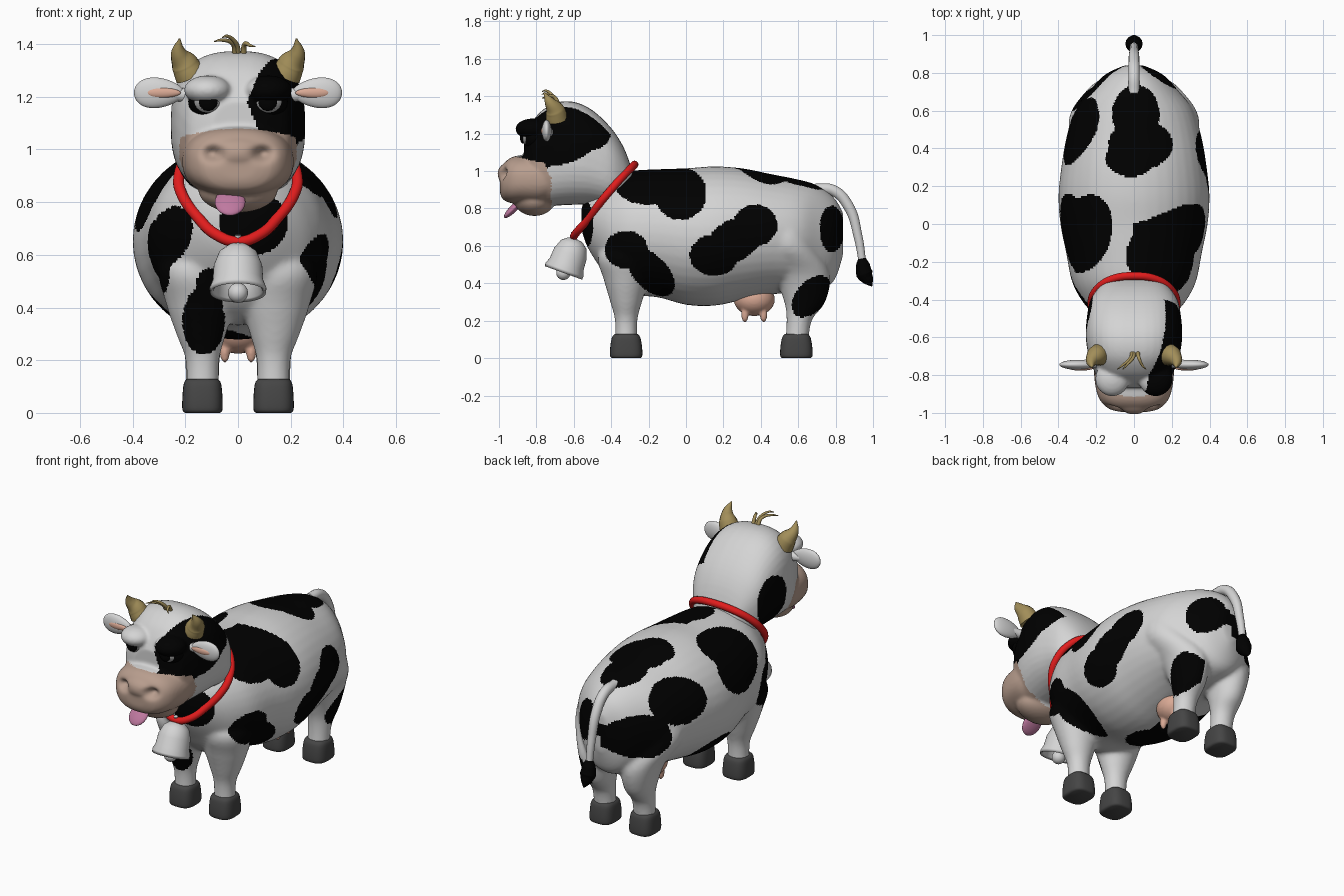
import bpy, bmesh, math
from mathutils import Vector, Matrix

cube = bpy.data.objects.get("Cube")
if cube:
    bpy.data.objects.remove(cube)


def material(name, r, g, b):
    m = bpy.data.materials.new(name)
    m.use_nodes = True
    m.diffuse_color = (r, g, b, 1)
    m.node_tree.nodes["Principled BSDF"].inputs["Base Color"].default_value = (r, g, b, 1)
    return m


white = material("white hide", .66, .66, .66)
black = material("black hide", 0, 0, 0)
muzzle_tan = material("muzzle tan", .48, .34, .27)
pink = material("skin pink", .7, .4, .3)
tongue_pink = material("tongue pink", .52, .19, .35)
horn_tan = material("horn tan", .36, .27, .1)
red = material("collar red", .75, .012, .012)
hoof_grey = material("hoof grey", .06, .06, .06)
eye_grey = material("eye grey", .4, .4, .4)


def add_object(name, mesh, *mats):
    obj = bpy.data.objects.new(name, mesh)
    bpy.context.collection.objects.link(obj)
    mesh.materials.clear()
    for m in mats:
        mesh.materials.append(m)
    mesh.polygons.foreach_set("use_smooth", [True] * len(mesh.polygons))
    return obj


def finish(name, bm, *mats):
    bmesh.ops.recalc_face_normals(bm, faces=bm.faces[:])
    mesh = bpy.data.meshes.new(name)
    bm.to_mesh(mesh)
    bm.free()
    return add_object(name, mesh, *mats)


def baked(obj):
    """Mesh of an object with its modifiers or bevel applied; the object is removed."""
    graph = bpy.context.evaluated_depsgraph_get()
    mesh = bpy.data.meshes.new_from_object(obj.evaluated_get(graph))
    bpy.data.objects.remove(obj)
    return mesh


def spline(rows, steps=4):
    """Smooth interpolation through rows of numbers."""
    rows = [Vector(r) for r in rows]
    out = []
    for i in range(len(rows) - 1):
        a, b, c, d = rows[max(i - 1, 0)], rows[i], rows[i + 1], rows[min(i + 2, len(rows) - 1)]
        for k in range(steps):
            t = k / steps
            out.append(b + (c - a) * t / 2 + (a - b * 2.5 + c * 2 - d / 2) * t**2
                       + (b * 3 - a - c * 3 + d) * t**3 / 2)
    return out + [rows[-1]]


def loft(bm, rows, up, power=2, n=40):
    """Rows are x, y, z, radius along x, radius along the up axis."""
    rings = []
    for x, y, z, ru, rv in spline(rows):
        ring = []
        for k in range(n):
            a = math.tau * k / n
            c, s = (math.copysign(abs(f(a))**(2 / power), f(a)) for f in (math.cos, math.sin))
            ring.append(bm.verts.new(Vector((x + ru * c, y, z)) + up * rv * s))
        rings.append(ring)
    for a, b in zip(rings, rings[1:]):
        for k in range(n):
            bm.faces.new((a[k], a[k - 1], b[k - 1], b[k]))
    bm.faces.new(rings[0])
    bm.faces.new(rings[-1])


Y, Z = Vector((0, 1, 0)), Vector((0, 0, 1))


def ball(bm, centre, radii, tilt=0):
    m = Matrix.Translation(centre) @ Matrix.Rotation(tilt, 4, 'X') @ Matrix.Diagonal((*radii, 1))
    return bmesh.ops.create_uvsphere(bm, u_segments=32, v_segments=20, radius=1, matrix=m)["verts"]


def ellipsoid(name, mat, centre, radii, tilt=0):
    bm = bmesh.new()
    ball(bm, centre, radii, tilt)
    return finish(name, bm, mat)


def tube(name, mat, points, cyclic=False):
    """Round tube through points of x, y, z, radius."""
    curve = bpy.data.curves.new(name, 'CURVE')
    curve.dimensions, curve.bevel_depth, curve.bevel_resolution = '3D', 1, 5
    curve.use_fill_caps = True
    s = curve.splines.new('BEZIER')
    s.bezier_points.add(len(points) - 1)
    s.use_cyclic_u = cyclic
    for p, (x, y, z, r) in zip(s.bezier_points, points):
        p.co, p.radius = (x, y, z), r
        p.handle_left_type = p.handle_right_type = 'AUTO'
    obj = bpy.data.objects.new(name + " path", curve)
    bpy.context.collection.objects.link(obj)
    return add_object(name, baked(obj), mat)


def blend(name, bm, voxel, rounds, *mats):
    """Fuse overlapping shells into one smooth skin."""
    obj = finish(name + " shells", bm)
    rm = obj.modifiers.new("fuse", 'REMESH')
    rm.mode, rm.voxel_size = 'VOXEL', voxel
    sm = obj.modifiers.new("soften", 'SMOOTH')
    sm.factor, sm.iterations = .5, rounds
    return add_object(name, baked(obj), *mats)


def in_spots(spots, u, v):
    for cu, cv, ru, rv, deg in spots:
        a = math.radians(deg)
        du, dv = u - cu, v - cv
        p, q = du * math.cos(a) + dv * math.sin(a), dv * math.cos(a) - du * math.sin(a)
        if (p / ru)**2 + (q / rv)**2 < 1:
            return True
    return False


# Body with legs: y, belly height, back height, half width
trunk = [(-.56, .69, .8, .05), (-.53, .6, .87, .14), (-.47, .5, .92, .22), (-.4, .4, .96, .28),
         (-.3, .34, 1, .33), (-.15, .325, 1.01, .36), (0, .285, 1.015, .39), (.15, .28, 1.025, .4),
         (.3, .31, 1.015, .385), (.45, .34, .985, .36), (.6, .35, .955, .315), (.7, .365, .925, .24),
         (.79, .41, .86, .155), (.84, .55, .78, .05)]
front_leg = [(.135, -.32, .06, .063, .06), (.135, -.32, .2, .064, .06), (.14, -.32, .3, .095, .085),
             (.145, -.32, .42, .13, .12), (.16, -.32, .55, .14, .15), (.15, -.3, .68, .07, .08)]
back_leg = [(.135, .59, .06, .063, .063), (.135, .605, .2, .066, .067), (.135, .635, .3, .085, .11),
            (.145, .62, .45, .12, .15), (.18, .54, .6, .165, .15), (.17, .52, .75, .14, .12),
            (.14, .5, .86, .07, .07)]
bm = bmesh.new()
loft(bm, [(0, y, (lo + hi) / 2, w, (hi - lo) / 2) for y, lo, hi, w in trunk], Z)
for side in (-1, 1):
    for leg in (front_leg, back_leg):
        loft(bm, [(side * x, y, z, a, b) for x, y, z, a, b in leg], Y)
body = blend("body", bm, .011, 12, white, black)

# Hide patches as tilted ovals: centre, radii, angle
left_spots = [(-.03, .88, .14, .14, 0), (-.2, .93, .18, .11, 0), (.37, .71, .12, .11, 0),
              (.15, .55, .13, .11, 0), (.26, .63, .16, .11, 30), (-.32, .58, .115, .1, 0),
              (-.19, .46, .16, .09, -45), (.78, .69, .065, .125, 0)]
thigh_spots = [(.67, .33, .13, .08, 50)]
right_spots = [(.49, .8, .18, .12, 0), (-.04, .83, .2, .14, 0), (.73, .65, .13, .13, 0),
               (.15, .37, .16, .11, 0), (-.33, .6, .1, .13, 0)]
top_spots = [(.01, .58, .125, .155, 0), (.035, .42, .17, .13, 0), (-.02, .35, .13, .1, 0),
             (.13, -.15, .18, .16, 40), (-.26, -.05, .14, .21, -15)]
belly_spots = [(-.12, .04, .17, .16, 0)]
front_spots = [(.06, .72, .13, .12, 0), (-.13, .35, .08, .13, 0), (-.1, .48, .06, .07, 0),
               (-.26, .67, .08, .12, -25), (-.3, .53, .04, .09, 0)]
for f in body.data.polygons:
    x, y, z = f.center
    f.material_index = int(in_spots(left_spots if x > 0 else right_spots, y, z)
                           or x > .13 and in_spots(thigh_spots, y, z)
                           or z > .8 and in_spots(top_spots, x, y)
                           or z < .38 and in_spots(belly_spots, x, y)
                           or y < -.33 and in_spots(front_spots, x, z))

# Head fused with muzzle, nose pad, chin and brows
skull = [(-.28, .86, .98, .12), (-.33, .82, 1.12, .18), (-.4, .81, 1.23, .23), (-.5, .82, 1.325, .25),
         (-.6, .82, 1.37, .255), (-.7, .815, 1.365, .24), (-.78, .81, 1.315, .21),
         (-.83, .84, 1.25, .18), (-.865, .92, 1.18, .1)]
snout = [(-.7, .96, .2, .11), (-.78, .955, .212, .135), (-.88, .955, .2, .13),
         (-.94, .95, .175, .12), (-.98, .94, .13, .09), (-.995, .935, .07, .05)]
bm = bmesh.new()
loft(bm, [(0, y, (lo + hi) / 2, w, (hi - lo) / 2) for y, lo, hi, w in skull], Z, 2.6)
loft(bm, [(0, y, z, a, b) for y, z, a, b in snout], Z, 2.4)
ball(bm, (0, -.81, .845), (.15, .11, .085))
ball(bm, (0, -.92, .985), (.14, .088, .07))
for x in (-.115, .115):
    ball(bm, (x, -.82, 1.225), (.09, .092, .056))
head = blend("head", bm, .009, 5, white, black, muzzle_tan)
for v in head.data.vertices:  # nostril dents
    if v.co.y < -.9:
        d = ((abs(v.co.x) - .095) / .035)**2 + ((v.co.z - .985) / .026)**2
        v.co.y += .045 * math.exp(-d)
face_patch = [(-.7, 1.19, .24, .16, 8), (-.52, 1.21, .12, .1, 0), (-.8, 1.12, .12, .12, 0)]
cheek_patch = [(-.5, 1.02, .12, .16, 0)]
for f in head.data.polygons:
    x, y, z = f.center
    if y < -.72 and z < 1.035 - .22 * (y + .72) and abs(x) < .222:
        f.material_index = 2
    elif x > .035 + abs(z - 1.18) * .4 + max(0, y + .8) * .3:
        f.material_index = int(in_spots(face_patch, y, z))
    elif x < -.1:
        f.material_index = int(in_spots(cheek_patch, y, z))

ellipsoid("tongue", tongue_pink, (-.03, -.922, .8), (.058, .07, .02), math.radians(45))

hoof = [(0, .066, .075), (.012, .076, .086), (.06, .076, .085), (.11, .071, .076), (.128, .06, .062)]
for side, label in ((-1, "right"), (1, "left")):
    # Hooves
    for place, y in (("front", -.32), ("back", .59)):
        bm = bmesh.new()
        loft(bm, [(side * .135, y, z, a, b) for z, a, b in hoof], Y, 3)
        finish(f"{label}_{place}_hoof", bm, hoof_grey)
    # Half-closed eyes under the brows
    ellipsoid(label + "_eye_rim", black, (side * .115, -.81, 1.182), (.074, .064, .064))
    ellipsoid(label + "_eye", eye_grey, (side * .115, -.82, 1.182), (.062, .063, .053))
    ellipsoid(label + "_pupil", black, (side * .113, -.872, 1.184), (.036, .016, .038))
    # Ears, narrower towards the head
    for part, mat, x, y, radii in (("ear", white, .3, -.745, (.095, .026, .067)),
                                   ("inner_ear", pink, .282, -.764, (.065, .012, .023))):
        bm = bmesh.new()
        for v in ball(bm, (side * x, y, 1.215), radii):
            v.co.z = 1.215 + (v.co.z - 1.215) * (.85 + 2 * (abs(v.co.x) - x))
        finish(f"{label}_{part}", bm, mat)
    tube(label + "_ear_stalk", white, [(side * .18, -.73, 1.205, .03), (side * .27, -.743, 1.21, .022)])
    # Horns
    tube(label + "_horn", horn_tan, [(side * .18, -.69, 1.28, .06), (side * .203, -.7, 1.325, .052),
                                     (side * .225, -.727, 1.367, .03), (side * .222, -.76, 1.42, .003)])

# Forelock strands: root x, tip x, tip height
for i, (root, tip, high) in enumerate([(-.01, -.09, 1.415), (0, -.06, 1.43), (.02, .065, 1.395)]):
    tube(f"forelock_{i}", horn_tan, [(root, -.68, 1.355, .012), (root + tip * .1, -.71, 1.4, .009),
                                     (tip * .7, -.75, high, .006), (tip, -.77, high - .005, .002)])

# Collar
half = [(.08, -.583, .675), (.155, -.52, .745), (.213, -.46, .83), (.225, -.41, .89),
        (.19, -.34, .97), (.11, -.29, 1.02)]
ring = [(0, -.6, .65)] + half + [(0, -.275, 1.035)] + [(-x, y, z) for x, y, z in reversed(half)]
tube("collar", red, [(*p, .021) for p in ring], True)

# Bell, turned from a profile
profile = [(0, .185), (.04, .178), (.072, .152), (.092, .1), (.096, .04), (.108, .008), (.106, -.01),
           (.092, 0), (.08, .06), (.06, .13), (0, .15)]
bm = bmesh.new()
verts = [bm.verts.new((r, 0, z)) for r, z in profile]
edges = [bm.edges.new(pair) for pair in zip(verts, verts[1:])]
bmesh.ops.spin(bm, geom=verts + edges, cent=(0, 0, 0), axis=Z, angle=math.tau, steps=40)
bmesh.ops.remove_doubles(bm, verts=bm.verts[:], dist=.0005)
ball(bm, (0, 0, -.01), (.038, .038, .038))
bmesh.ops.transform(bm, verts=bm.verts[:], matrix=Matrix.Translation((0, -.652, .465))
                    @ Matrix.Rotation(math.radians(-20), 4, 'X'))
finish("bell", bm, white)
tube("bell_loop", white, [(0, -.595, .625, .012), (0, -.605, .675, .012)])

# Udder and teats
bm = bmesh.new()
ball(bm, (0, .365, .315), (.11, .11, .09))
for x in (-.05, .05):
    for y in (.315, .415):
        ball(bm, (x, y, .235), (.02, .02, .045))
blend("udder", bm, .008, 3, pink)

# Tail and tuft
tube("tail", white, [(0, .69, .905, .03), (0, .79, .895, .03), (0, .87, .81, .029),
                     (0, .92, .65, .024), (0, .945, .5, .02)])
tube("tail_tuft", black, [(0, .94, .545, .015), (0, .945, .5, .038), (0, .955, .45, .046),
                          (0, .975, .415, .03), (0, .995, .385, .004)])
